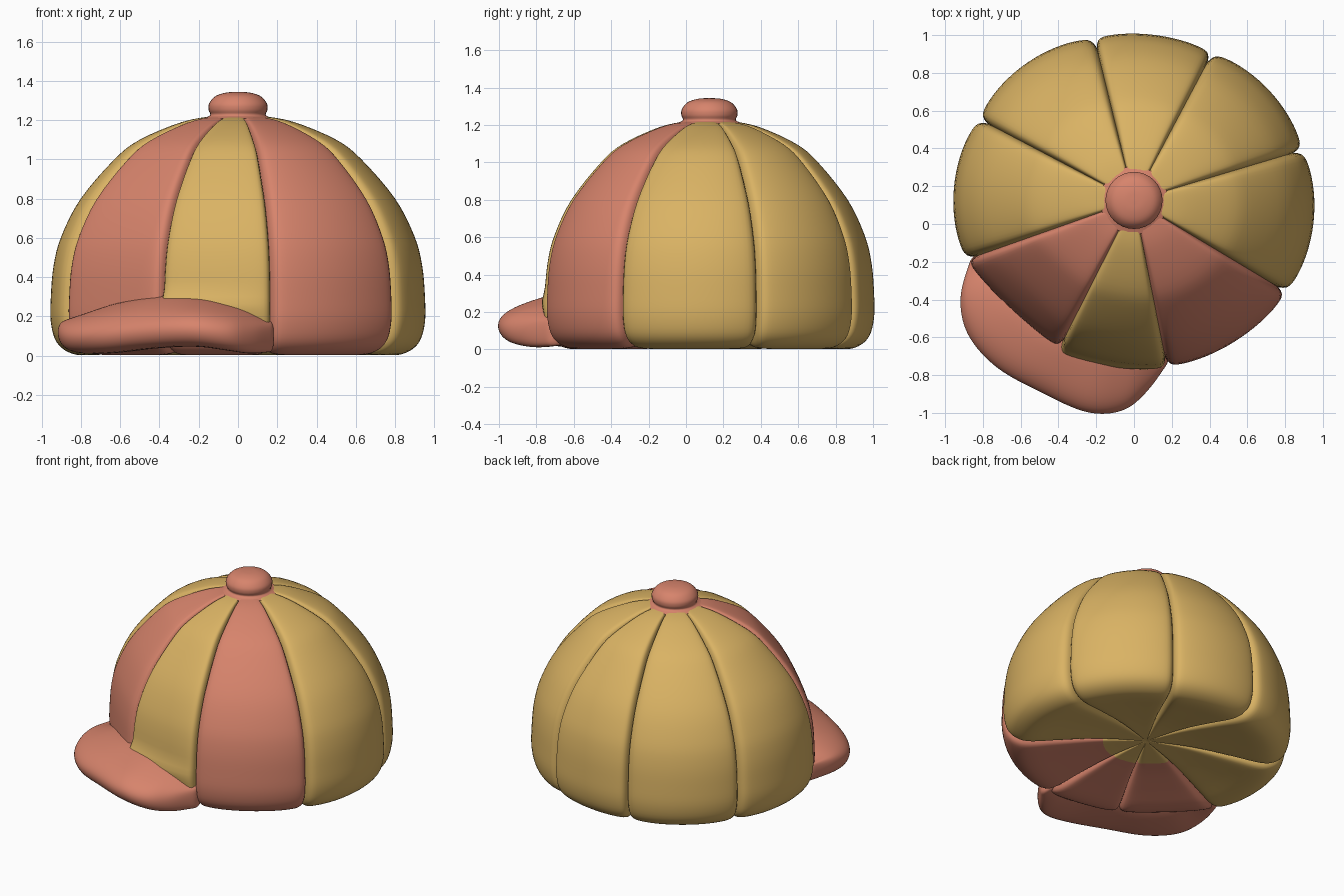
import bpy, bmesh, math
from mathutils import Vector

if "Cube" in bpy.data.objects:
    bpy.data.objects.remove(bpy.data.objects["Cube"])

CX, CY = 0.0, 0.125


def material(name, rgb):
    m = bpy.data.materials.new(name)
    m.diffuse_color = (*rgb, 1)
    m.use_nodes = True
    m.node_tree.nodes["Principled BSDF"].inputs["Base Color"].default_value = m.diffuse_color
    return m


GOLD = material("mustard gold", (0.70, 0.45, 0.127))
RED = material("dusty red", (0.68, 0.23, 0.15))


def spline(pts, n):
    """Smooth curve through the points, n steps per span."""
    p = [Vector(q) for q in pts]
    p = [2 * p[0] - p[1]] + p + [2 * p[-1] - p[-2]]
    out = []
    for i in range(1, len(p) - 2):
        a, b, c, d = p[i - 1:i + 3]
        for k in range(n):
            t = k / n
            out.append(0.5 * (2 * b + (c - a) * t + (2 * a - 5 * b + 4 * c - d) * t * t
                              + (3 * b - a - 3 * c + d) * t ** 3))
    return out + [p[-2]]


def grid_object(name, rows, mats, closed=False, caps=False, rule=None):
    """Skin a list of equally long point rows."""
    bm = bmesh.new()
    vs = [[bm.verts.new(p) for p in row] for row in rows]
    n = len(rows[0])
    for i in range(len(rows) - 1):
        for j in range(n if closed else n - 1):
            k = (j + 1) % n
            f = bm.faces.new((vs[i][j], vs[i][k], vs[i + 1][k], vs[i + 1][j]))
            if rule:
                f.material_index = rule(f.calc_center_median(), i)
    if caps:
        bm.faces.new(vs[0])
        bm.faces.new(vs[-1])
    bmesh.ops.remove_doubles(bm, verts=bm.verts, dist=0.0005)
    bmesh.ops.recalc_face_normals(bm, faces=bm.faces)
    for f in bm.faces:
        f.smooth = True
    me = bpy.data.meshes.new(name)
    bm.to_mesh(me)
    bm.free()
    ob = bpy.data.objects.new(name, me)
    bpy.context.collection.objects.link(ob)
    for m in mats:
        me.materials.append(m)
    return ob


# Crown profile from underside centre to top: (radius factor, height)
PROFILE = spline([(0, .10), (.3, .08), (.6, .035), (.8, .003), (.9, .015), (.97, .07),
                  (1, .17), (1, .3), (.985, .46), (.943, .61), (.84, .8), (.66, 1.0),
                  (.525, 1.1), (.30, 1.19), (.13, 1.22), (0, 1.225)], 4)
RIM_ROW = 3 * 4

# Seams (angle, rim radius) and the radius at the middle of each panel
SEAMS = [(16.6, .935), (62, .885), (103.7, .885), (152.3, .93), (199.5, .945),
         (243.2, .88), (281.2, .90), (329, .945), (376.6, .935)]
MIDS = [.92, .88, .92, .953, .865, .865, .915, .955]
NAMES = ["right_back", "back", "left_back", "left", "left_front",
         "front", "right_front", "right"]


def panel(i):
    (a0, r0), (a1, r1) = SEAMS[i], SEAMS[i + 1]
    rm = MIDS[i]
    n = 28
    rows = []
    for k, (pr, z) in enumerate(PROFILE):
        lo, hi = PROFILE[max(k - 1, 0)], PROFILE[min(k + 1, len(PROFILE) - 1)]
        tan = (hi - lo).normalized()
        row = []
        for j in range(n + 1):
            t = math.sin(math.pi / 2 * (2 * j / n - 1))
            u = (t + 1) / 2
            R = r0 * (1 - u) * (1 - 2 * u) + 4 * rm * u * (1 - u) + r1 * u * (2 * u - 1)
            # pillow edge: sink along the profile normal near the seams
            d = (0.045 * t ** 26 + 0.012 * t ** 6) * min(1, max(pr, 0) / 0.45)
            r = max(pr * R - tan.y * d, 0)
            if i == 5:                    # front panel flares onto the brim
                r += .035 * (1 - u) ** .5 * math.exp(-((z - .25) / .06) ** 2)
            a = math.radians(a0 + (a1 - a0) * u)
            row.append((CX + r * math.cos(a), CY + r * math.sin(a), z + tan.x * d))
        rows.append(row)

    def rule(c, k):
        if k < RIM_ROW and math.hypot(c.x - CX, c.y - CY) < 0.29:
            return 0                      # gold star under the crown
        return 1 if i in (4, 6) or (i == 5 and k < RIM_ROW + 9) else 0
    grid_object(NAMES[i] + "_panel", rows, [GOLD, RED], rule=rule)


for i in range(8):
    panel(i)

# Button on top
prof = spline([(.18, 1.208), (.142, 1.225), (.15, 1.252), (.147, 1.285),
               (.115, 1.322), (.06, 1.340), (0, 1.344)], 4)
rows = [[(CX + max(r, 0) * math.cos(2 * math.pi * j / 32),
          CY + max(r, 0) * math.sin(2 * math.pi * j / 32), z) for j in range(32)]
        for r, z in prof]
grid_object("top_button", rows, [RED], closed=True)

# Brim: (outer x, outer y, height where it meets the crown, underside height)
BRIM = spline([(-.85, -.16, .13, .04), (-.915, -.38, .21, .03), (-.88, -.58, .26, .005),
               (-.73, -.755, .29, .008), (-.5, -.885, .31, .03), (-.25, -.995, .30, .04),
               (-.06, -.985, .27, .02), (.07, -.88, .24, .005), (.19, -.71, .18, .015)], 4)
rows = []
for x, y, h, b in BRIM:
    d = Vector((x - CX, y - CY))
    R = d.length + .01
    d.normalize()
    w = max(R - .80, .04)              # overhang beyond the crown
    e = b + .10                        # middle of the rounded lip
    sect = [(.66, .10), (.78, b + .015), (R - .35 * w, b), (R - .10 * w, b + .02),
            (R, e - .015), (R - .05 * w, e + .04), (R - .25 * w, e * .6 + h * .4 + .025),
            (R - .6 * w, e * .25 + h * .75 + .012), (R - .9 * w, h), (.66, h + .01)]
    rows.append([(CX + d.x * r, CY + d.y * r, z) for r, z in sect])
brim = grid_object("brim", rows, [RED], closed=True, caps=True)
brim.modifiers.new("smooth", 'SUBSURF').levels = 2
brim.modifiers["smooth"].render_levels = 2
